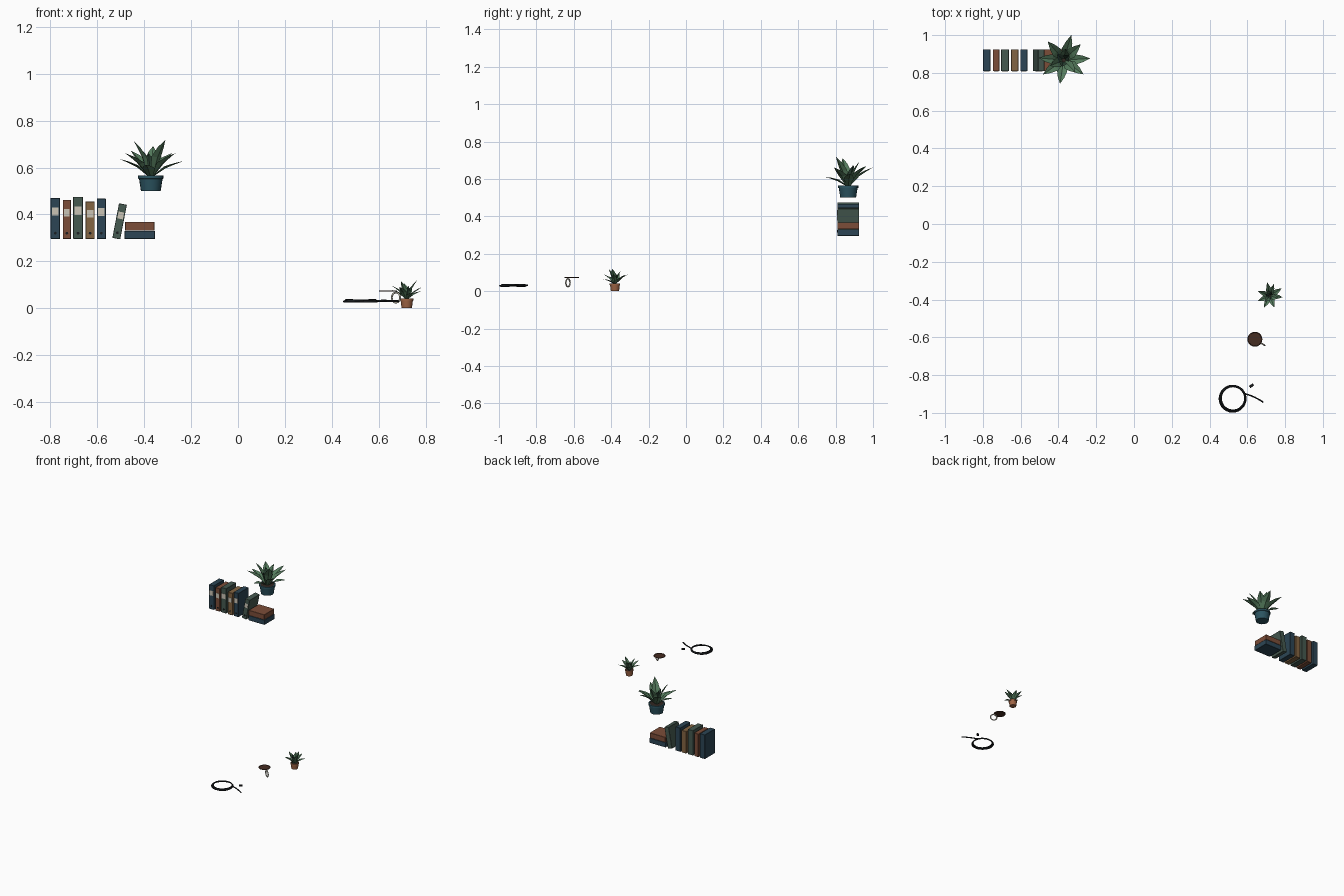
import bpy, bmesh, math
from mathutils import Vector, Matrix

if "Cube" in bpy.data.objects:
    bpy.data.objects.remove(bpy.data.objects["Cube"])


def material(name, rgb):
    m = bpy.data.materials.new(name)
    m.diffuse_color = (*rgb, 1)
    m.use_nodes = True
    m.node_tree.nodes["Principled BSDF"].inputs["Base Color"].default_value = m.diffuse_color
    return m


NAVY = material("navy", (0.025, 0.06, 0.09))
RUST = material("rust", (0.20, 0.075, 0.04))
SAGE = material("sage", (0.06, 0.10, 0.08))
OCHRE = material("ochre", (0.23, 0.13, 0.055))
PAPER = material("paper", (0.60, 0.56, 0.47))
BLACK = material("black", (0.01, 0.012, 0.014))
TEAL = material("teal_glaze", (0.025, 0.09, 0.12))
CLAY = material("terracotta", (0.35, 0.13, 0.06))
SOIL = material("soil", (0.03, 0.02, 0.015))
LEAF = material("leaf", (0.09, 0.20, 0.11))
DARK_LEAF = material("dark_leaf", (0.03, 0.07, 0.045))
COFFEE = material("coffee", (0.06, 0.025, 0.015))


def finish(name, bm, mat, smooth=False):
    me = bpy.data.meshes.new(name)
    bm.to_mesh(me)
    bm.free()
    ob = bpy.data.objects.new(name, me)
    bpy.context.collection.objects.link(ob)
    me.materials.append(mat)
    if smooth:
        bpy.context.view_layer.objects.active = ob
        ob.select_set(True)
        bpy.ops.object.shade_smooth_by_angle(angle=math.radians(40))
        ob.select_set(False)
    return ob


def box(name, lo, hi, mat, xf=Matrix(), bevel=0.0):
    lo, hi = Vector(lo), Vector(hi)
    bm = bmesh.new()
    bmesh.ops.create_cube(bm, size=1)
    bmesh.ops.scale(bm, vec=hi - lo, verts=bm.verts)
    bmesh.ops.translate(bm, vec=(lo + hi) / 2, verts=bm.verts)
    if bevel:
        bmesh.ops.bevel(bm, geom=bm.edges[:], offset=bevel, segments=1, affect='EDGES')
    bm.transform(xf)
    return finish(name, bm, mat)


def lathe(name, profile, loc, mat, sides=20):
    bm = bmesh.new()
    rings = [[bm.verts.new((loc[0] + r * math.cos(2 * math.pi * i / sides),
                            loc[1] + r * math.sin(2 * math.pi * i / sides), loc[2] + z))
              for i in range(sides)] for r, z in profile]
    for a, b in zip(rings, rings[1:]):
        for i in range(sides):
            j = (i + 1) % sides
            bm.faces.new((a[i], a[j], b[j], b[i]))
    bm.faces.new(rings[0][::-1])
    bm.faces.new(rings[-1])
    return finish(name, bm, mat, True)


def tube(name, pts, r, mat, cyclic=False):
    cu = bpy.data.curves.new(name, 'CURVE')
    cu.dimensions = '3D'
    cu.bevel_depth = r
    cu.bevel_resolution = 2
    cu.use_fill_caps = True
    sp = cu.splines.new('POLY')
    sp.points.add(len(pts) - 1)
    for p, co in zip(sp.points, pts):
        p.co = (*co, 1)
    sp.use_cyclic_u = cyclic
    ob = bpy.data.objects.new(name, cu)
    bpy.context.collection.objects.link(ob)
    cu.materials.append(mat)
    return ob


# Binders: spine faces the front, with paper label and finger hole
Y0, Y1, Z0 = 0.81, 0.925, 0.295


def binder(name, width, height, mat, xf):
    box(name, (0, Y0, 0), (width, Y1, height), mat, xf, 0.0012)
    box(name + "_label", (0.005, Y0 - 0.0015, 0.57 * height), (width - 0.005, Y0 + 0.002, 0.77 * height), PAPER, xf)
    bm = bmesh.new()
    bmesh.ops.create_cone(bm, cap_ends=True, segments=12, radius1=0.006, radius2=0.006, depth=0.003)
    bm.transform(xf @ Matrix.Translation((width / 2, Y0 - 0.0005, 0.025)) @ Matrix.Rotation(math.pi / 2, 4, 'X'))
    finish(name + "_finger_hole", bm, BLACK)


row = [(-0.799, 0.039, 0.175, NAVY), (-0.747, 0.034, 0.167, RUST), (-0.703, 0.041, 0.180, SAGE),
       (-0.650, 0.038, 0.160, OCHRE), (-0.602, 0.038, 0.172, NAVY)]
for i, (x, w, h, m) in enumerate(row):
    binder(f"binder_{i + 1}", w, h, m, Matrix.Translation((x, 0, Z0)))
binder("leaning_binder", 0.034, 0.15, SAGE,
       Matrix.Translation((-0.536, 0, Z0 + 0.005)) @ Matrix.Rotation(0.19, 4, 'Y'))

# Two books lying flat
box("lower_book", (-0.484, Y0, Z0), (-0.355, Y1, 0.330), NAVY, bevel=0.0012)
box("upper_book", (-0.482, Y0, 0.331), (-0.357, Y1, 0.368), RUST, bevel=0.0012)

# Potted plants: leaf tips as offset from the pot centre, height above the soil, dark flag
TIPS = [(0.04, 0.133, 0.10, 0), (0.14, 0.01, 0.066, 0), (0.105, -0.075, 0.10, 0), (-0.02, -0.125, 0.05, 0),
        (-0.11, -0.075, 0.10, 0), (-0.133, 0.012, 0.075, 0), (-0.085, 0.10, 0.11, 0), (0.09, 0.085, 0.10, 0),
        (0.062, -0.065, 0.156, 0), (-0.072, -0.03, 0.15, 0), (0.01, 0.06, 0.13, 0),
        (0.03, 0.025, 0.11, 1), (-0.035, 0.03, 0.11, 1), (-0.01, -0.035, 0.10, 1)]


def leaf(name, base, tip, width, mat):
    base, tip = Vector(base), Vector(tip)
    d = tip - base
    flat = Vector((d.x, d.y, 0))
    side = flat.normalized().cross(Vector((0, 0, 1)))
    normal = side.cross(d).normalized()
    bm = bmesh.new()
    rows = []
    for t, w in ((0, 0.35), (0.45, 1.0), (0.75, 0.62)):
        c = base + flat * t ** 1.15 + Vector((0, 0, d.z * t ** 0.8))
        s = side * (w * width / 2)
        fold = normal * (0.16 * w * width)
        rows.append([bm.verts.new(p) for p in (c - s + fold, c, c + s + fold)])
    for a, b in zip(rows, rows[1:]):
        for i in (0, 1):
            bm.faces.new((a[i], a[i + 1], b[i + 1], b[i]))
    end = bm.verts.new(tip)
    for i in (0, 1):
        bm.faces.new((rows[-1][i], rows[-1][i + 1], end))
    bmesh.ops.recalc_face_normals(bm, faces=bm.faces[:])
    finish(name, bm, mat)


def plant(name, loc, s, pot_h, pot_mat, spin):
    r = 0.054 * s
    lathe(name + "_pot", [(0.78 * r, 0), (0.93 * r, 0.78 * pot_h), (r, 0.80 * pot_h), (r, pot_h),
                          (0.87 * r, pot_h), (0.84 * r, 0.86 * pot_h)], loc, pot_mat)
    top = loc[2] + pot_h
    lathe(name + "_soil", [(0.86 * r, -0.06 * pot_h), (0.86 * r, -0.04 * pot_h)],
          (loc[0], loc[1], top), SOIL)
    rot = Matrix.Rotation(spin, 3, 'Z')
    for i, (x, y, z, dark) in enumerate(TIPS):
        v = rot @ Vector((x, y, 0)) * s
        n = v.normalized() * 0.010 * s
        c = Vector((loc[0], loc[1], top - 0.07 * pot_h))
        leaf(f"{name}_leaf_{i + 1}", c + n, c + v + Vector((0, 0, z * s)),
             (0.042 if dark else 0.056) * s, DARK_LEAF if dark else LEAF)


plant("large_plant", (-0.372, 0.867, 0.50), 1.0, 0.066, TEAL, 0)
plant("small_plant", (0.720, -0.380, 0.0), 0.52, 0.041, CLAY, 0.5)

# Mug: coffee surface, thin rim and ring handle
mx, my = 0.64, -0.61
lathe("coffee", [(0.036, 0.070), (0.036, 0.073)], (mx, my, 0), COFFEE, 24)
circle = [2 * math.pi * i / 28 for i in range(28)]
tube("mug_rim", [(mx + 0.037 * math.cos(a), my + 0.037 * math.sin(a), 0.073) for a in circle], 0.0025, COFFEE, True)
dx, dy = 0.85, -0.53
tube("mug_handle", [(mx + dx * (0.040 + 0.021 * math.cos(a)), my + dy * (0.040 + 0.021 * math.cos(a)),
                     0.045 + 0.021 * math.sin(a)) for a in circle], 0.004, PAPER, True)

# Coiled cable with loose tail and plug
for k, r in enumerate((0.070, 0.066, 0.063)):
    tube(f"cable_coil_{k + 1}", [(0.522 + 0.001 * k + r * math.cos(a), -0.925 + 0.001 * k + r * math.sin(a),
                                  0.028 + 0.003 * k + 0.001 * math.sin(2 * a + k)) for a in circle],
         0.004, BLACK, True)
tube("cable_tail", [(0.583, -0.896, 0.031), (0.598, -0.902, 0.031), (0.617, -0.908, 0.031),
                    (0.640, -0.918, 0.030), (0.663, -0.930, 0.030), (0.685, -0.944, 0.030)], 0.004, BLACK)
box("cable_plug", (-0.012, -0.007, -0.004), (0.012, 0.007, 0.005), BLACK,
    Matrix.Translation((0.622, -0.856, 0.031)) @ Matrix.Rotation(0.6, 4, 'Z'), 0.001)
